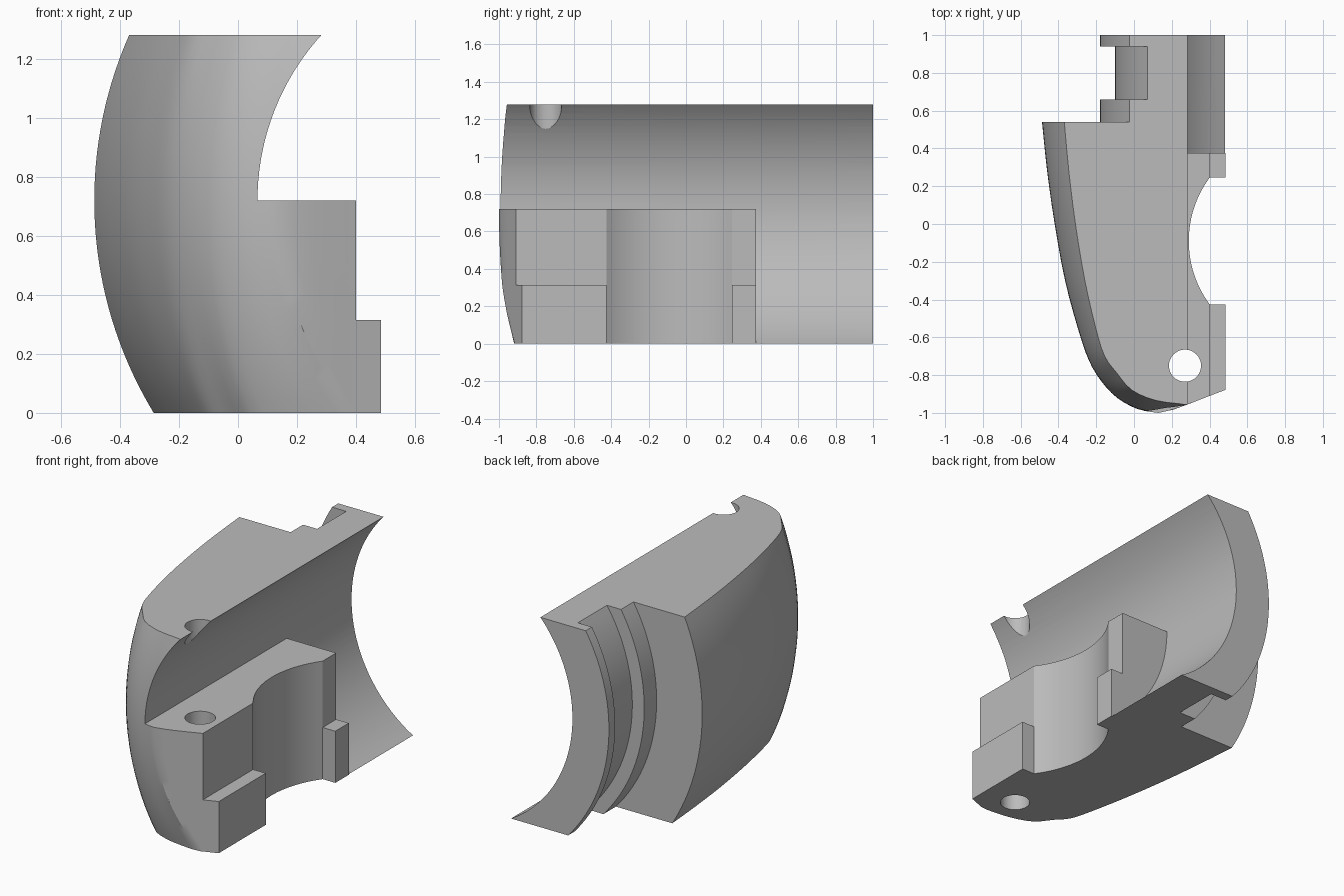
import bpy, bmesh
from math import sqrt, cos, sin, pi, asin

if "Cube" in bpy.data.objects:
    bpy.data.objects.remove(bpy.data.objects["Cube"])

AX, AZ, H, RIGHT = 0.90, 0.72, 1.28, 0.485   # bore axis, height, right limit
BORE, OUTER, COLLAR, GROOVE = 0.834, 1.387, 1.08, 1.0

grey = bpy.data.materials.new("plain_grey")
grey.use_nodes = True
grey.diffuse_color = (0.5, 0.5, 0.5, 1)
grey.node_tree.nodes["Principled BSDF"].inputs["Base Color"].default_value = (0.5, 0.5, 0.5, 1)


def arc_x(r, z):
    """x of a circle about the bore axis at height z"""
    return AX - sqrt(r * r - (z - AZ) ** 2)


def loft(name, rings):
    """Closed solid through rings of equal point count"""
    bm = bmesh.new()
    vs = [[bm.verts.new(p) for p in ring] for ring in rings]
    n = len(vs[0])
    for a, b in zip(vs, vs[1:]):
        for i in range(n):
            j = (i + 1) % n
            bm.faces.new((a[i], a[j], b[j], b[i]))
    bm.faces.new(vs[0][::-1])
    bm.faces.new(vs[-1])
    bmesh.ops.recalc_face_normals(bm, faces=bm.faces)
    me = bpy.data.meshes.new(name)
    bm.to_mesh(me)
    bm.free()
    me.materials.append(grey)
    ob = bpy.data.objects.new(name, me)
    bpy.context.collection.objects.link(ob)
    return ob


def prism(name, pts, axis, lo, hi):
    put = (lambda p, t: (p[0], t, p[1])) if axis == "y" else (lambda p, t: (p[0], p[1], t))
    return loft(name, [[put(p, t) for p in pts] for t in (lo, hi)])


# Plan curve of the curved flank at its widest, and at the top
wide = [(-.487, .54), (-.46, .28), (-.42, 0), (-.365, -.3), (-.295, -.56), (-.24, -.72),
        (-.175, -.83), (-.09, -.92), (.02, -.98), (.13, -1)]
top = [(-.369, .54), (-.345, .28), (-.31, 0), (-.26, -.3), (-.20, -.56), (-.155, -.70),
       (-.09, -.79), (-.01, -.88), (.12, -.935), (.28, -.955)]
# Upright front wall to the right of the nose
wall = [(.13, -1), (.21, -.982), (.28, -.957), (.40, -.91), (.49, -.876)]


def wall_y(x):
    for (x0, y0), (x1, y1) in zip(wall, wall[1:]):
        if x <= x1:
            return y0 + (y1 - y0) * (x - x0) / (x1 - x0)
    return wall[-1][1]


def smooth(pts, k=3):
    """Catmull-Rom refinement"""
    q = [pts[0]] + pts + [pts[-1]]
    out = []
    for a, b, c, d in zip(q, q[1:], q[2:], q[3:]):
        for s in range(k):
            t = s / k
            out.append(tuple(b[i] + .5 * t * (c[i] - a[i] + t * (2 * a[i] - 5 * b[i] + 4 * c[i] - d[i]
                       + t * (3 * (b[i] - c[i]) + d[i] - a[i]))) for i in (0, 1)))
    return out + [pts[-1]]


wide, top = smooth(wide), smooth(top)


def section(z):
    f = (arc_x(OUTER, z) - arc_x(OUTER, AZ)) / (arc_x(OUTER, H) - arc_x(OUTER, AZ))
    pts = [(a[0] + f * (b[0] - a[0]), a[1] + f * (b[1] - a[1])) for a, b in zip(wide, top)]
    nose = pts[-1][0]
    pts[-1] = (nose, wall_y(nose))
    for i in range(1, 7):
        x = nose + (RIGHT - nose) * i / 6
        pts.append((x, wall_y(x)))
    # stepped collar and groove at the back
    pts.append((RIGHT, 1))
    for r, y in ((COLLAR, 1), (COLLAR, .94), (GROOVE, .94), (GROOVE, .66), (COLLAR, .66), (COLLAR, .54)):
        pts.append((arc_x(r, z), y))
    return [(x, y, z) for x, y in pts]


body = loft("curved_body", [section(H * i / 32) for i in range(33)])


# Cutters
def bore_arc(z0, z1, n):
    return [(arc_x(BORE, z0 + (z1 - z0) * i / n), z0 + (z1 - z0) * i / n) for i in range(n + 1)]


upper = bore_arc(AZ, 1.4, 20)
full = bore_arc(-.05, AZ, 20)[:-1] + upper
rear_bore = prism("rear_bore_cutter", full + [(1.3, 1.4), (1.3, -.05)], "y", .375, 1.2)
front_bore = prism("front_bore_cutter", [(1.3, .315), (.4, .315), (.4, AZ)] + upper + [(1.3, 1.4)],
                   "y", -1.2, .375)

# Scooped recess in the side of the block
R, CX, CY = .565, .855, -.09
half = asin(.335 / R)
scoop = [(CX - R * cos(a), CY + R * sin(a)) for a in (half * (i / 12 - 1) for i in range(25))]
recess = prism("recess_cutter", scoop + [(.8, scoop[-1][1]), (.8, scoop[0][1])], "z", -.1, 1.1)
hole = prism("hole_cutter", [(.27 + .085 * cos(i * pi / 20), -.75 + .085 * sin(i * pi / 20))
                             for i in range(40)], "z", -.1, 1.5)

bpy.context.view_layer.objects.active = body
for cutter in (front_bore, rear_bore, recess, hole):
    mod = body.modifiers.new(cutter.name, "BOOLEAN")
    mod.operation, mod.solver, mod.object = "DIFFERENCE", "EXACT", cutter
    bpy.ops.object.modifier_apply(modifier=mod.name)
    bpy.data.objects.remove(cutter)

bpy.ops.object.select_all(action="DESELECT")
body.select_set(True)
bpy.ops.object.shade_smooth_by_angle(angle=pi / 6)
